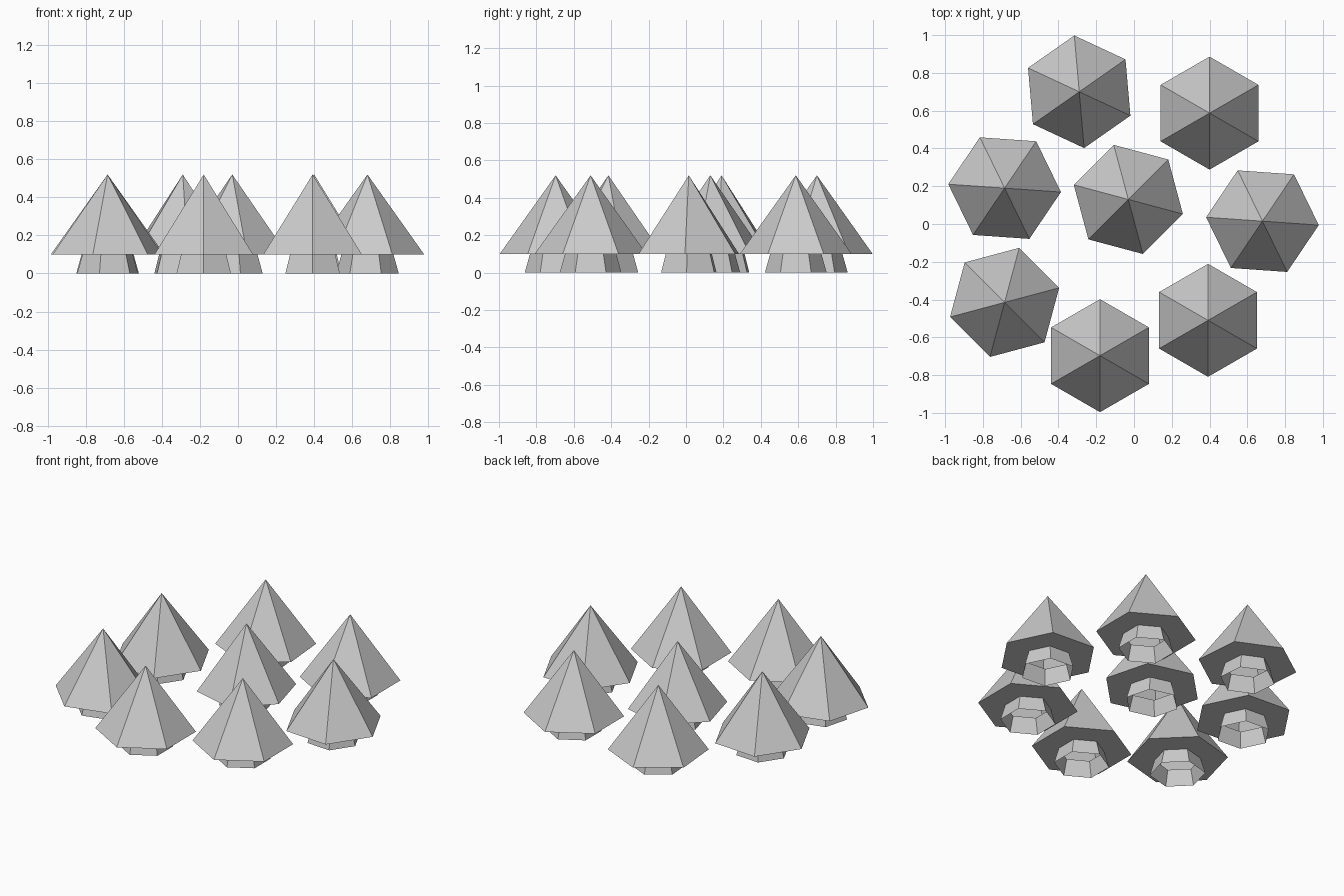
import bpy
import bmesh
from math import radians, sin, cos, tau

cube = bpy.data.objects.get("Cube")
if cube:
    bpy.data.objects.remove(cube, do_unlink=True)

SIDES = 6
TRUNK_FOOT, TRUNK_NECK, SKIRT = 0.165, 0.137, 0.299
SKIRT_Z, TIP_Z = 0.10, 0.52

grey = bpy.data.materials.new("light grey")
grey.use_nodes = True
colour = (0.6, 0.6, 0.6, 1.0)
grey.diffuse_color = colour
grey.node_tree.nodes["Principled BSDF"].inputs["Base Color"].default_value = colour


def ring(bm, radius, z):
    return [bm.verts.new((radius * cos(tau * i / SIDES), radius * sin(tau * i / SIDES), z))
            for i in range(SIDES)]


def bridge(bm, low, high):
    for i in range(SIDES):
        j = (i + 1) % SIDES
        bm.faces.new((low[i], low[j], high[j], high[i]))


def finish(bm, name):
    mesh = bpy.data.meshes.new(name)
    bm.to_mesh(mesh)
    bm.free()
    mesh.materials.append(grey)
    return mesh


# Canopy: six-sided cone with a flat underside around the hollow trunk
bm = bmesh.new()
neck = ring(bm, TRUNK_NECK, SKIRT_Z)
skirt = ring(bm, SKIRT, SKIRT_Z)
tip = bm.verts.new((0, 0, TIP_Z))
bridge(bm, neck, skirt)
for i in range(SIDES):
    bm.faces.new((skirt[i], skirt[(i + 1) % SIDES], tip))
canopy_mesh = finish(bm, "canopy")

# Trunk: short flared tube, open at the foot
bm = bmesh.new()
bridge(bm, ring(bm, TRUNK_FOOT, 0), ring(bm, TRUNK_NECK, SKIRT_Z))
trunk_mesh = finish(bm, "trunk")

# Grove: x, y and turn in degrees of each tree
trees = [
    (-0.29, 0.70, 35), (0.40, 0.587, 30), (-0.685, 0.19, 56), (-0.03, 0.13, 45),
    (0.68, 0.015, 56), (-0.685, -0.415, 15), (-0.18, -0.697, 30), (0.392, -0.51, 30),
]
for n, (x, y, turn) in enumerate(trees, 1):
    for part, mesh in (("canopy", canopy_mesh), ("trunk", trunk_mesh)):
        obj = bpy.data.objects.new(f"tree_{n}_{part}", mesh)
        obj.location = (x, y, 0)
        obj.rotation_euler.z = radians(turn)
        bpy.context.collection.objects.link(obj)
